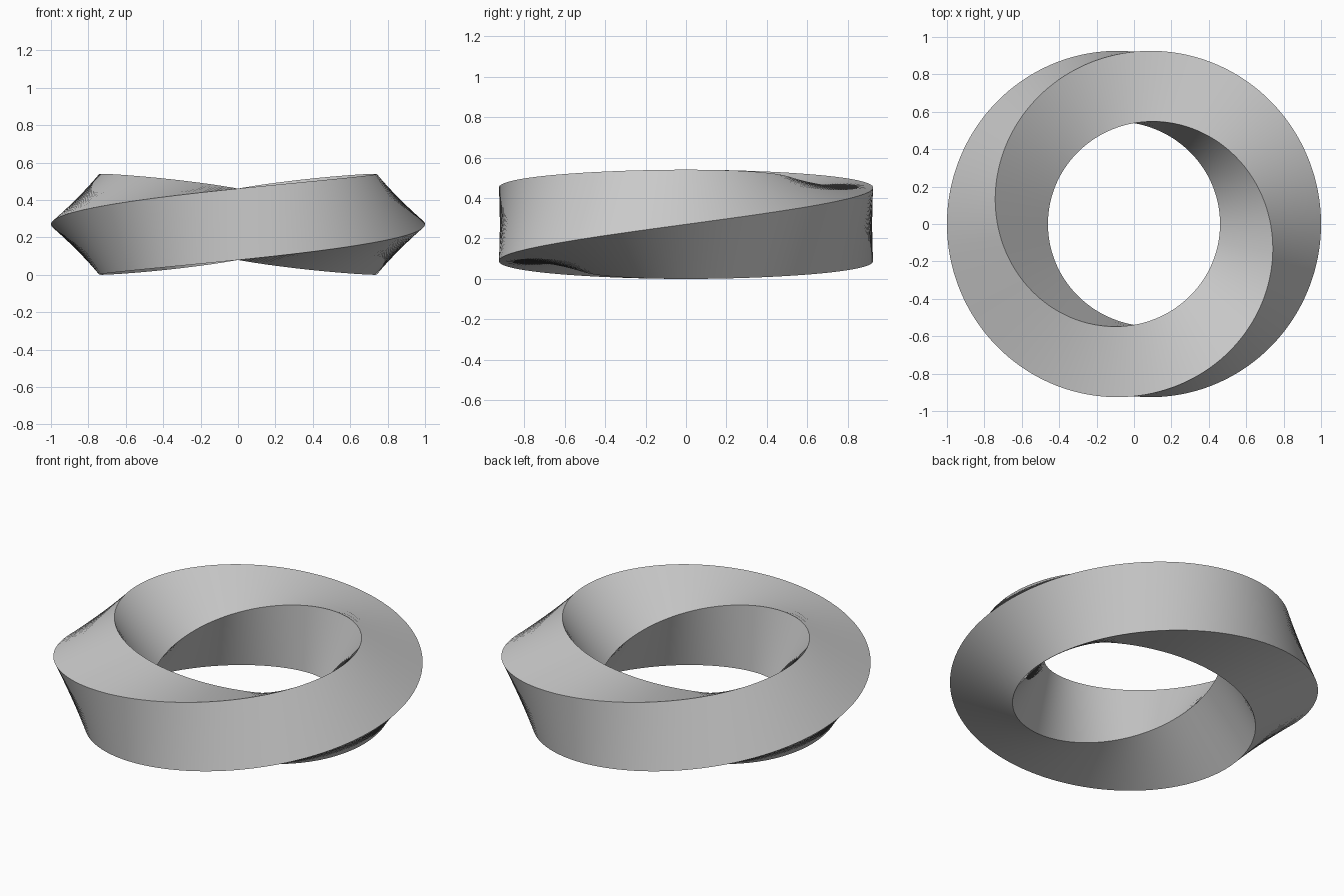
import bpy, bmesh
from math import pi, cos, sin, radians

if "Cube" in bpy.data.objects:
    bpy.data.objects.remove(bpy.data.objects["Cube"])

RING_R = 0.73      # radius of the ring's centre line
CORNER_R = 0.27    # half diagonal of the square section
STEPS = 240        # sections round the ring
SIDES = 4

bm = bmesh.new()

# Square sections that make half a turn while going once round the ring
sections = []
for i in range(STEPS):
    t = 2 * pi * i / STEPS
    ring = []
    for k in range(SIDES):
        a = t / 2 + k * pi / 2
        r = RING_R + CORNER_R * cos(a)
        ring.append(bm.verts.new((r * cos(t), r * sin(t), CORNER_R * (1 + sin(a)))))
    sections.append(ring)

# Skin neighbouring sections; the last joins the first shifted by half a turn
for i in range(STEPS):
    a, b = sections[i], sections[(i + 1) % STEPS]
    shift = 2 if i == STEPS - 1 else 0
    for k in range(SIDES):
        n = (k + 1) % SIDES
        bm.faces.new((a[k], b[(k + shift) % SIDES], b[(n + shift) % SIDES], a[n]))

bmesh.ops.recalc_face_normals(bm, faces=bm.faces)
mesh = bpy.data.meshes.new("twisted_ring")
bm.to_mesh(mesh)
bm.free()

# Smooth along the ring, crisp at the four corners
ring_obj = bpy.data.objects.new("twisted_ring", mesh)
bpy.context.collection.objects.link(ring_obj)
bpy.context.view_layer.objects.active = ring_obj
ring_obj.select_set(True)
bpy.ops.object.shade_smooth_by_angle(angle=radians(30))
